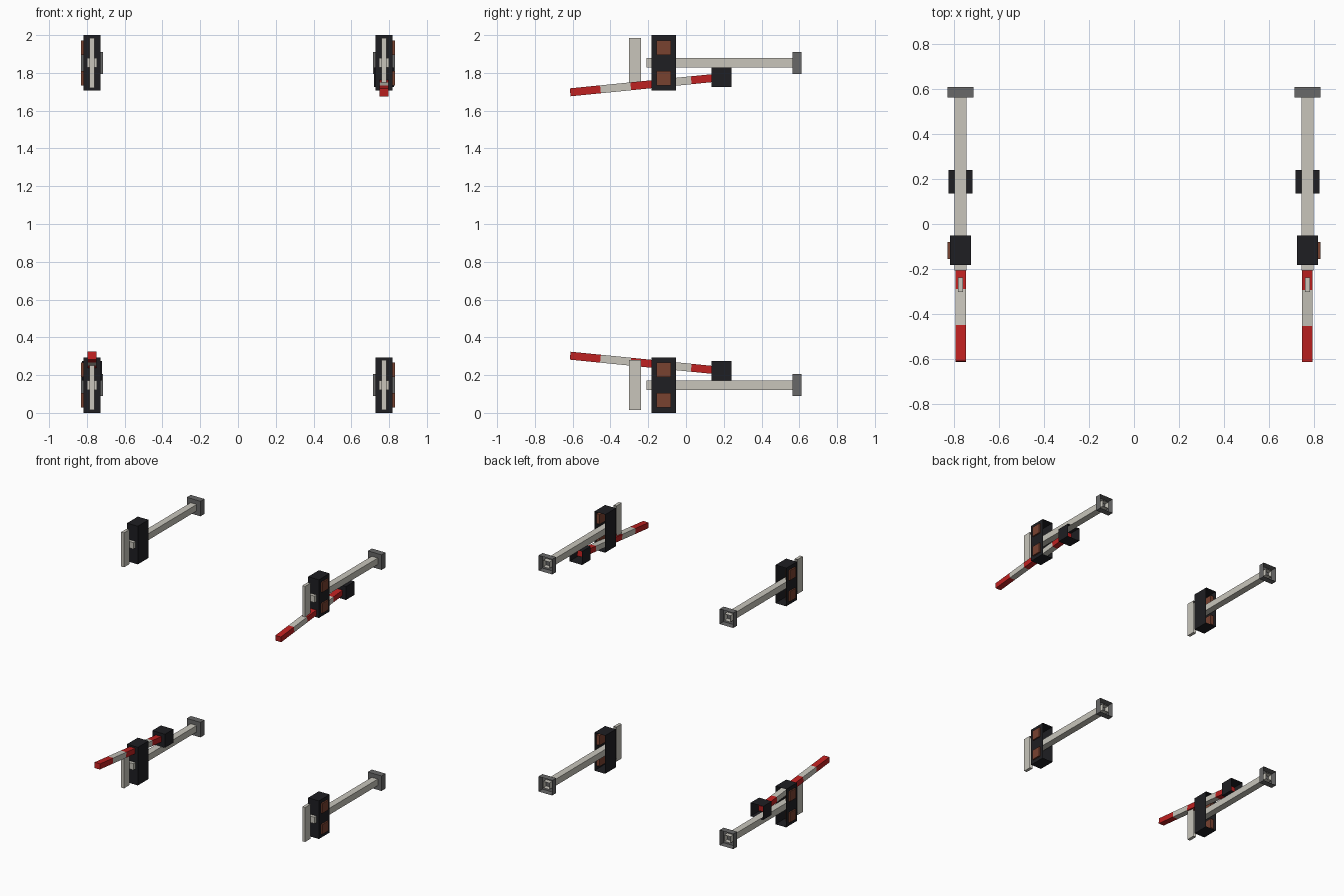
import bpy, bmesh, math
from mathutils import Vector, Matrix

if "Cube" in bpy.data.objects:
    bpy.data.objects.remove(bpy.data.objects["Cube"])


def make_mat(name, rgb):
    m = bpy.data.materials.new(name)
    m.diffuse_color = (*rgb, 1)
    m.use_nodes = True
    m.node_tree.nodes["Principled BSDF"].inputs["Base Color"].default_value = m.diffuse_color
    return m


CREAM = make_mat("cream_paint", (0.58, 0.56, 0.50))
GREY = make_mat("base_grey", (0.14, 0.14, 0.14))
BLACK = make_mat("black_paint", (0.013, 0.013, 0.016))
LENS = make_mat("dark_lens", (0.19, 0.054, 0.03))
RED = make_mat("red_paint", (0.52, 0.015, 0.015))

CX, CZ = 0.773, 1.853   # post axis of the upper right signal


def box(name, lo, hi, mat, mirror, open_end=True, tilt=None):
    """Box from lo to hi, optionally open at its +y end, mirrored to its signal."""
    lo, hi = Vector(lo), Vector(hi)
    bm = bmesh.new()
    bmesh.ops.create_cube(bm, size=1)
    bmesh.ops.scale(bm, vec=hi - lo, verts=bm.verts)
    bmesh.ops.translate(bm, vec=(lo + hi) / 2, verts=bm.verts)
    if open_end:
        bm.normal_update()
        ends = [f for f in bm.faces if f.normal.y > 0.9]
        bmesh.ops.delete(bm, geom=ends, context='FACES_ONLY')
    if tilt:
        bm.transform(tilt)
    sx, sz = mirror
    for v in bm.verts:
        v.co.x *= sx
        v.co.z = 1 + (v.co.z - 1) * sz
    if sx * sz < 0:
        bmesh.ops.reverse_faces(bm, faces=bm.faces)
    me = bpy.data.meshes.new(name)
    bm.to_mesh(me)
    bm.free()
    me.materials.append(mat)
    ob = bpy.data.objects.new(name, me)
    bpy.context.collection.objects.link(ob)
    return ob


def centred(name, hx, hz, y0, y1, mat, mirror):
    """Box centred on the post axis."""
    box(name, (CX - hx, y0, CZ - hz), (CX + hx, y1, CZ + hz), mat, mirror)


def signal(mirror):
    centred("post", 0.026, 0.025, -0.208, 0.60, CREAM, mirror)
    centred("post_base", 0.058, 0.058, 0.563, 0.611, GREY, mirror)
    centred("light_housing", 0.046, 0.147, -0.183, -0.052, BLACK, mirror)
    centred("sign_board", 0.012, 0.133, -0.303, -0.238, CREAM, mirror)
    # two lenses set into the outer side of the housing
    for dz in (-0.081, 0.081):
        box("lens", (CX + 0.02, -0.155, CZ + dz - 0.038),
            (CX + 0.057, -0.08, CZ + dz + 0.038), LENS, mirror, False)


def barrier(mirror):
    # gate motor, with a striped arm leaning away from its centre
    py, pz = 0.188, 1.777
    box("gate_motor", (CX - 0.054, py - 0.052, pz - 0.052),
        (CX + 0.054, py + 0.052, pz + 0.052), BLACK, mirror)
    tilt = Matrix.Translation((CX, py, pz)) @ Matrix.Rotation(math.radians(5.7), 4, 'X')
    step = 0.161
    for i in range(5):
        box("arm_stripe", (-0.0235, -(i + 1) * step, -0.021),
            (0.0235, -i * step, 0.021), CREAM if i % 2 else RED, mirror, i > 0, tilt)


# four signals, two of which carry a barrier arm
for sx in (1, -1):
    for sz in (1, -1):
        signal((sx, sz))
        if sx == sz:
            barrier((sx, sz))
